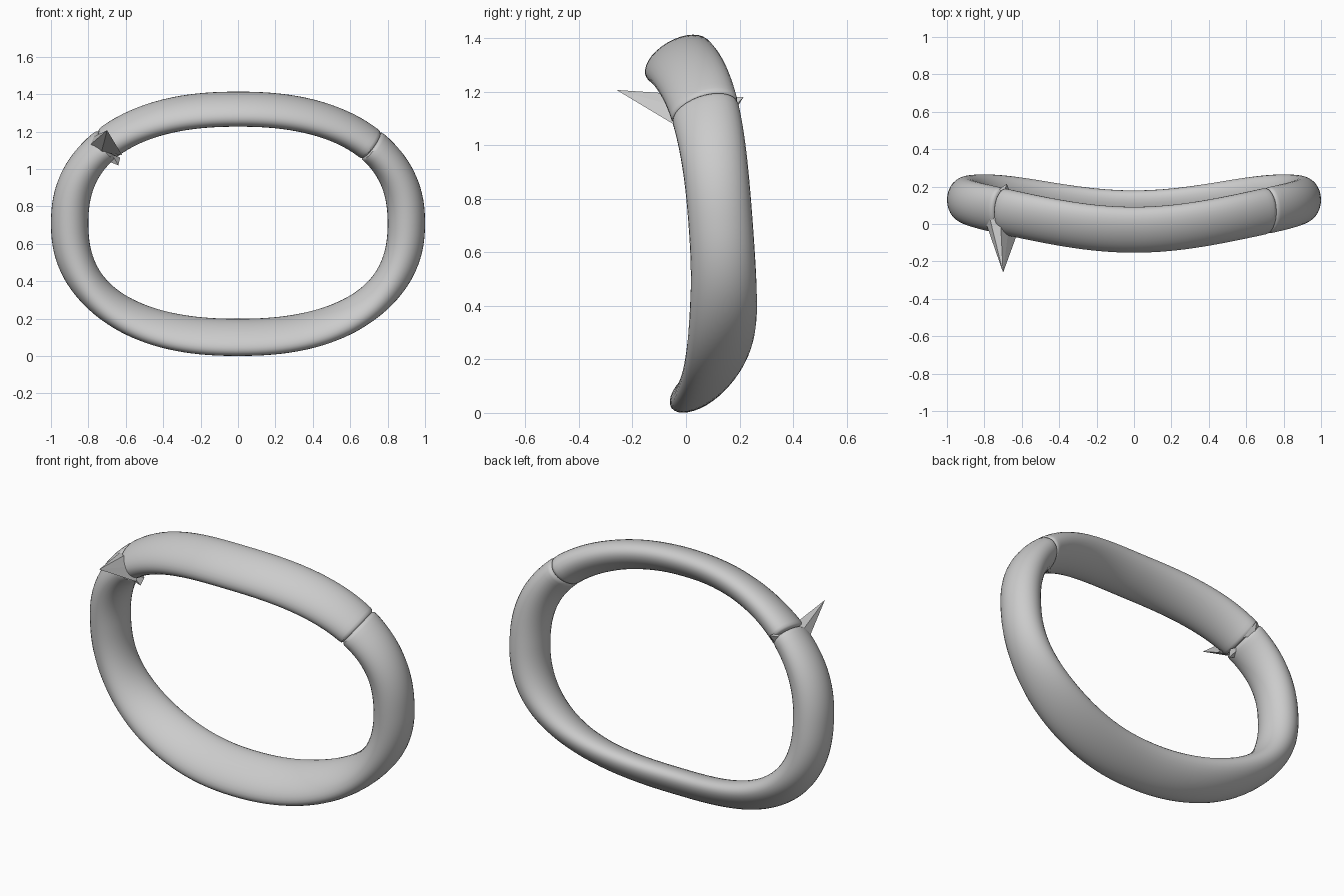
import bpy, bmesh, math
from mathutils import Vector

if "Cube" in bpy.data.objects:
    bpy.data.objects.remove(bpy.data.objects["Cube"])

A, B, ZC, P = 0.9, 0.61, 0.71, 2.3      # rounded oval centre line
SIDES = 32


def centre(t):
    c, s = math.cos(t), math.sin(t)
    x = A * math.copysign(abs(c) ** (2 / P), c)
    z = ZC + B * math.copysign(abs(s) ** (2 / P), s)
    u = abs(x) / A
    y = 0.015 - 0.074 * (z - 0.7) + 0.0575 * (u * u + math.sin(u * math.pi / 2) ** 2)
    return Vector((x, y, z))


def section(t, scale):
    p = centre(t)
    tan = (centre(t + 0.01) - centre(t - 0.01)).normalized()
    q, r = p.x / A, (p.z - ZC) / B
    n = Vector((math.copysign(abs(q) ** (P - 1), q) / A, 0,
                math.copysign(abs(r) ** (P - 1), r) / B)).normalized()
    b = tan.cross(n)
    if b.y < 0:
        b = -b
    # oval section flattens and leans towards the top and bottom
    f = n.z * n.z
    up = n.z > 0
    lng = 0.12 + (0.015 if up else 0.02) * f
    sht = 0.10 - (0.025 if up else 0.031) * f
    tilt = math.radians(30 if up else 36) * n.z * abs(n.z)
    u = b * math.cos(tilt) + n * math.sin(tilt)
    v = n * math.cos(tilt) - b * math.sin(tilt)
    ring = []
    for i in range(SIDES):
        a = 2 * math.pi * i / SIDES
        ring.append(p + (u * lng * math.cos(a) + v * sht * math.sin(a)) * scale)
    return ring


def finish(name, bm, smooth):
    bmesh.ops.recalc_face_normals(bm, faces=bm.faces)
    mesh = bpy.data.meshes.new(name)
    bm.to_mesh(mesh)
    bm.free()
    ob = bpy.data.objects.new(name, mesh)
    bpy.context.collection.objects.link(ob)
    if smooth:
        bpy.ops.object.select_all(action='DESELECT')
        ob.select_set(True)
        bpy.context.view_layer.objects.active = ob
        bpy.ops.object.shade_smooth_by_angle(angle=math.radians(40))
    return ob


def arc(name, start, end, count):
    # rounded lips at both ends
    lip = [(0, 0.80), (0.3, 0.91), (0.9, 0.98), (2.0, 1.0)]
    steps = [(start + d, s) for d, s in lip]
    lo, hi = start + 2, end - 2
    steps += [(lo + (hi - lo) * i / count, 1) for i in range(1, count)]
    steps += [(end - d, s) for d, s in reversed(lip)]
    bm = bmesh.new()
    rings = [[bm.verts.new(c) for c in section(math.radians(d), s)] for d, s in steps]
    for r0, r1 in zip(rings, rings[1:]):
        for i in range(SIDES):
            j = (i + 1) % SIDES
            bm.faces.new((r0[i], r0[j], r1[j], r1[i]))
    bm.faces.new(rings[0])
    bm.faces.new(rings[-1])
    return finish(name, bm, True)


def shard(name, tip, base):
    bm = bmesh.new()
    top = bm.verts.new(tip)
    vs = [bm.verts.new(c) for c in base]
    for i in range(len(vs)):
        bm.faces.new((top, vs[i], vs[(i + 1) % len(vs)]))
    bm.faces.new(vs)
    return finish(name, bm, False)


# Two halves of the band
arc("lower_band", 138.8, 400.5, 110)
arc("upper_band", 40.0, 138.6, 50)

# Crumpled, jagged joint on the left
shard("joint_spike", (-0.70, -0.26, 1.207),
      [(-0.80, 0.15, 1.16), (-0.79, 0.0, 1.13), (-0.73, -0.04, 1.09),
       (-0.62, -0.04, 1.075), (-0.66, 0.06, 1.12), (-0.72, 0.14, 1.18)])
shard("joint_rear_splinter", (-0.68, 0.215, 1.18),
      [(-0.77, 0.15, 1.16), (-0.70, 0.17, 1.11), (-0.65, 0.14, 1.10), (-0.71, 0.12, 1.18)])
shard("joint_inner_splinter", (-0.64, 0.03, 1.02),
      [(-0.74, 0.02, 1.06), (-0.68, 0.0, 1.09), (-0.63, 0.05, 1.06), (-0.68, 0.09, 1.08)])
